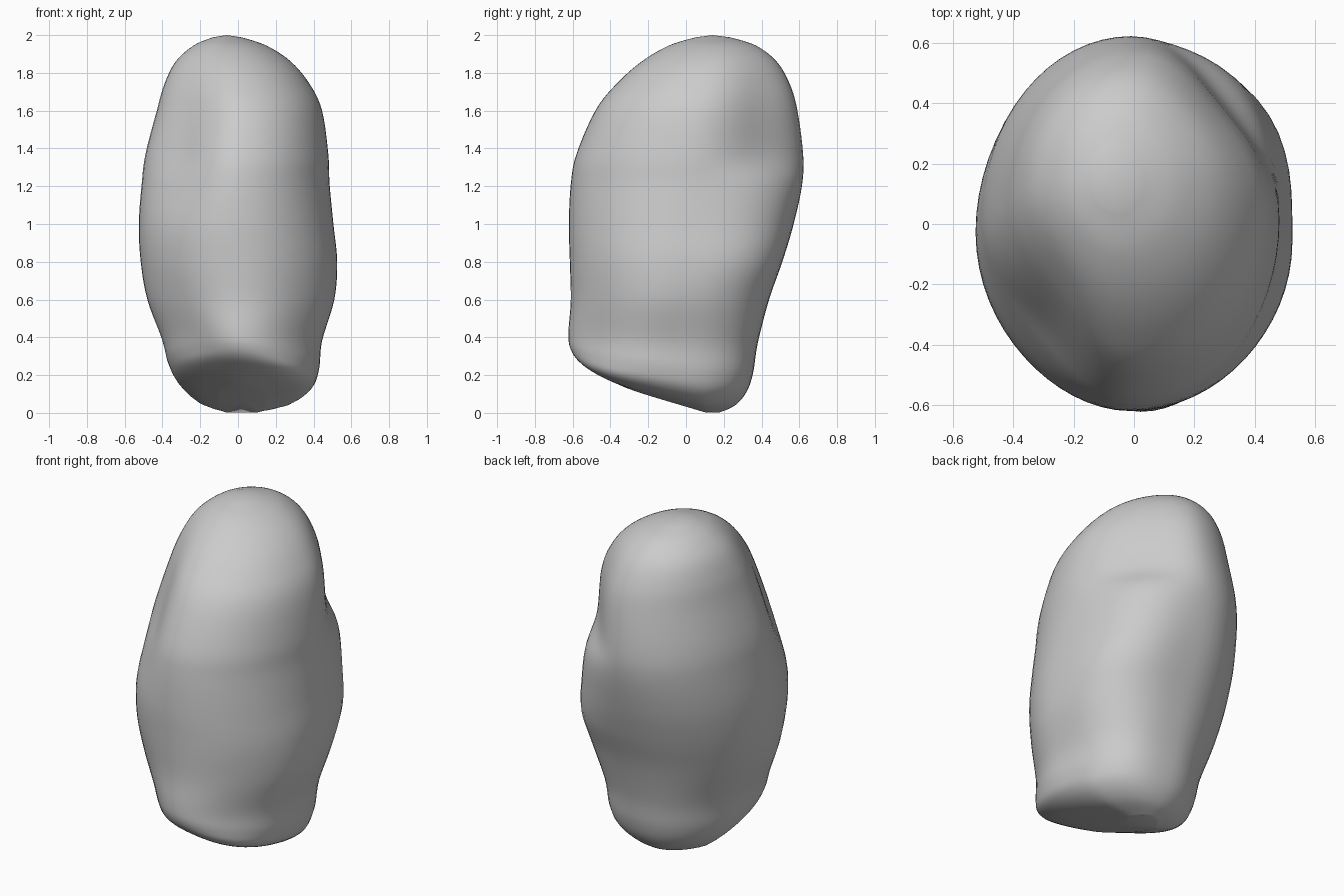
import bpy, bmesh, math

SEG = 64
SUB = 5
# Cross-sections: height, front lift, x min, x max, y min, y max,
# then swell of the back-right, front-left and front-right corners
SECTIONS = [
    (0.003, 0.34, -0.10, 0.14, -0.36, 0.18, 0.0, 0.0, 0.05),
    (0.04, 0.33, -0.23, 0.30, -0.49, 0.26, 0.04, -0.03, 0.06),
    (0.11, 0.27, -0.32, 0.395, -0.575, 0.32, 0.07, -0.06, 0.03),
    (0.21, 0.20, -0.37, 0.43, -0.615, 0.355, 0.09, -0.10, -0.02),
    (0.37, 0.09, -0.405, 0.445, -0.622, 0.38, 0.10, -0.10, -0.04),
    (0.60, 0.0, -0.48, 0.51, -0.61, 0.44, 0.10, -0.06, -0.03),
    (0.80, 0.0, -0.515, 0.525, -0.615, 0.51, 0.12, -0.02, -0.01),
    (1.00, 0.0, -0.525, 0.505, -0.62, 0.57, 0.09, -0.03, 0.0),
    (1.21, 0.0, -0.51, 0.485, -0.61, 0.615, 0.03, -0.10, 0.0),
    (1.37, 0.0, -0.49, 0.478, -0.58, 0.62, -0.10, -0.16, 0.0),
    (1.60, 0.0, -0.43, 0.445, -0.48, 0.59, -0.11, -0.14, 0.0),
    (1.74, 0.0, -0.39, 0.38, -0.37, 0.55, -0.09, -0.11, 0.0),
    (1.86, 0.0, -0.33, 0.28, -0.235, 0.48, -0.06, -0.08, 0.0),
    (1.945, 0.0, -0.235, 0.15, -0.09, 0.37, -0.03, -0.04, 0.0),
    (1.988, 0.0, -0.135, 0.02, 0.05, 0.235, 0.0, 0.0, 0.0),
]


def catmull(a, b, c, d, t):
    return 0.5 * (2 * b + (c - a) * t + (2 * a - 5 * b + 4 * c - d) * t * t
                  + (3 * b - a - 3 * c + d) * t ** 3)


def blended_sections():
    n = len(SECTIONS)
    for i in range(n - 1):
        q = [SECTIONS[min(max(i + k, 0), n - 1)] for k in (-1, 0, 1, 2)]
        for s in range(SUB):
            yield [catmull(*v, s / SUB) for v in zip(*q)]
    yield SECTIONS[-1]


def ring_points(sec):
    z, lift, x0, x1, y0, y1, br, fl, fr = sec
    for k in range(SEG):
        a = math.tau * k / SEG
        c, s = math.cos(a), math.sin(a)
        swell = (br, 0, fl, fr)[4 * k // SEG]
        r = 1 + swell * math.sin(2 * a) ** 2
        x = (x0 + x1) / 2 + (x1 - x0) / 2 * c * r
        y = (y0 + y1) / 2 + (y1 - y0) / 2 * s * r
        # the underside rises towards the front, more so on the left
        yield x, y, max(0, z + lift * max(0, 0.1 - y) * (1 - 0.9 * x))


# Boulder body: lofted rings closed by fans at both ends
bm = bmesh.new()
rings = [[bm.verts.new(p) for p in ring_points(s)] for s in blended_sections()]
for lo, hi in zip(rings, rings[1:]):
    for k in range(SEG):
        j = (k + 1) % SEG
        bm.faces.new((lo[k], lo[j], hi[j], hi[k]))
for ring, tip in ((rings[0], (0.02, -0.08, 0.062)), (rings[-1], (-0.06, 0.14, 2.0))):
    v = bm.verts.new(tip)
    for k in range(SEG):
        bm.faces.new((ring[k], ring[(k + 1) % SEG], v))
bmesh.ops.recalc_face_normals(bm, faces=bm.faces)
for f in bm.faces:
    f.smooth = True
mesh = bpy.data.meshes.new("boulder")
bm.to_mesh(mesh)
bm.free()
boulder = bpy.data.objects.new("boulder", mesh)
bpy.context.collection.objects.link(boulder)
